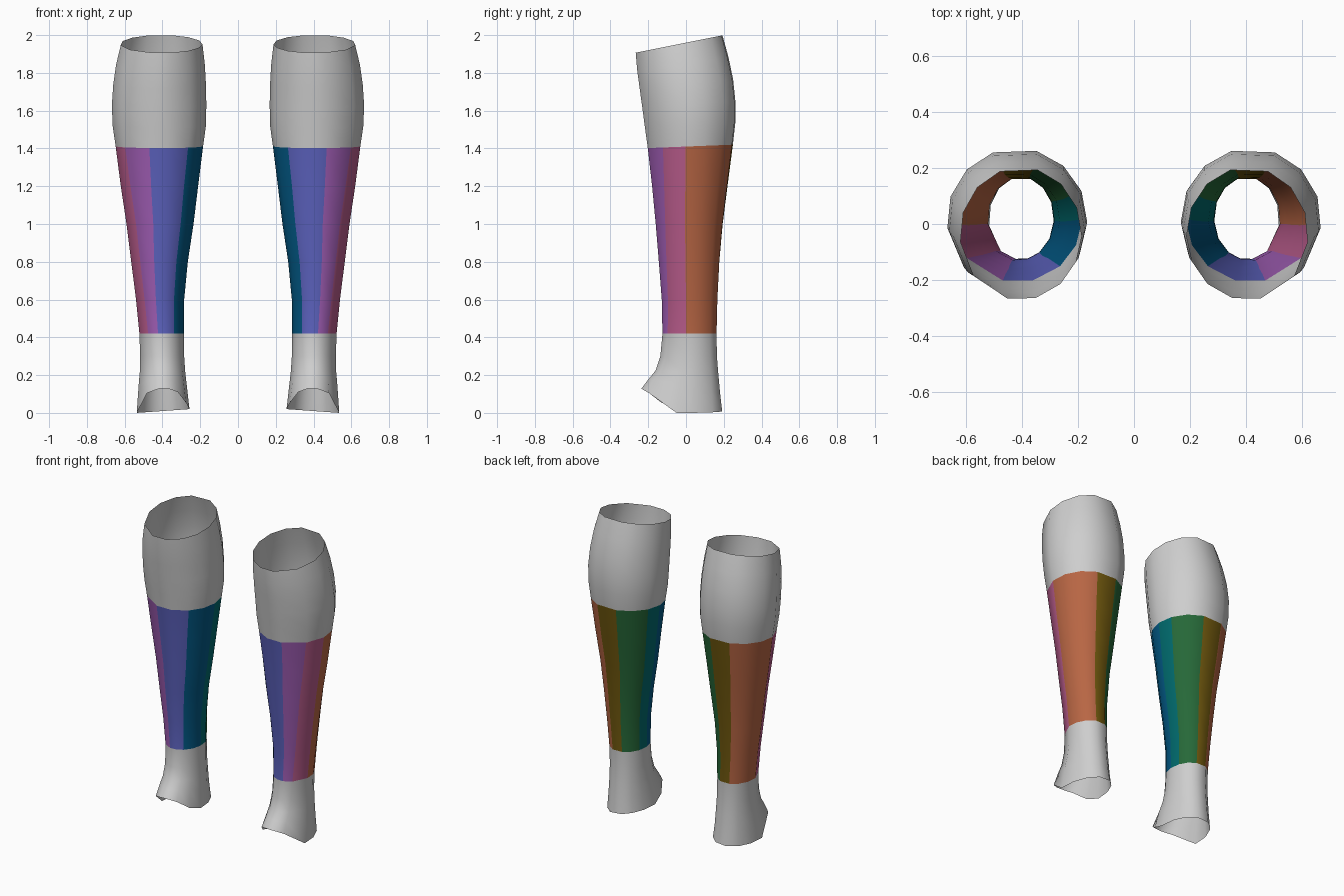
import bpy, bmesh, math

if "Cube" in bpy.data.objects:
    bpy.data.objects.remove(bpy.data.objects["Cube"], do_unlink=True)


def linear(c):
    c /= 255
    return c / 12.92 if c <= 0.04045 else ((c + 0.055) / 1.055) ** 2.4


def make_material(name, rgb):
    mat = bpy.data.materials.new(name)
    col = [linear(c) for c in rgb] + [1.0]
    mat.diffuse_color = col
    mat.use_nodes = True
    bsdf = next(n for n in mat.node_tree.nodes if n.type == 'BSDF_PRINCIPLED')
    bsdf.inputs["Base Color"].default_value = col
    return mat


materials = [make_material(n, c) for n, c in (
    ("light_grey", (206, 206, 206)),
    ("orange", (184, 102, 68)),
    ("olive", (112, 88, 14)),
    ("green", (38, 104, 56)),
    ("teal", (0, 105, 108)),
    ("blue", (2, 88, 132)),
    ("indigo", (92, 98, 190)),
    ("purple", (158, 92, 178)),
    ("pink", (185, 92, 140)),
)]

# Colour strips around the leg: start angle at the calf, start angle at the
# ankle, number of faces across the strip (same order as the colours)
STRIPS = [(-7, -8, 3), (70, 74, 1), (106, 108, 2), (157, 157, 1),
          (182, 184, 2), (229, 236, 2), (283, 279, 1), (321, 307, 1)]

# Cross-sections from knee to foot: height, tilt along y, x range, y range
RINGS = [
    (1.960, 0.20, 0.190, 0.620, -0.270, 0.200),
    (1.850, 0.15, 0.178, 0.645, -0.262, 0.232),
    (1.740, 0.10, 0.172, 0.660, -0.249, 0.257),
    (1.630, 0.07, 0.170, 0.667, -0.235, 0.269),
    (1.520, 0.05, 0.172, 0.663, -0.221, 0.268),
    (1.410, 0.04, 0.187, 0.647, -0.206, 0.255),
    (1.200, 0.00, 0.213, 0.620, -0.182, 0.226),
    (1.000, 0.00, 0.237, 0.590, -0.162, 0.200),
    (0.800, 0.00, 0.267, 0.565, -0.145, 0.182),
    (0.600, 0.00, 0.286, 0.540, -0.129, 0.171),
    (0.420, 0.00, 0.288, 0.522, -0.125, 0.166),
    (0.300, 0.00, 0.286, 0.518, -0.136, 0.168),
    (0.215, -0.05, 0.280, 0.520, -0.162, 0.176),
    (0.140, -0.20, 0.272, 0.526, -0.198, 0.186),
    (0.000, 0.00, 0.258, 0.536, -0.237, 0.198),
]
BAND_TOP, BAND_BOTTOM = 5, 10      # rings that bound the coloured band


def strip_angles(t):
    """Angles of the ring's corners, with the colour index of each side."""
    starts = [a + (b - a) * t for a, b, n in STRIPS]
    ends = starts[1:] + [starts[0] + 360]
    out = []
    for i, (s, e) in enumerate(zip(starts, ends)):
        n = STRIPS[i][2]
        out += [(math.radians(s + (e - s) * k / n), i + 1) for k in range(n)]
    return out


def build_leg(name, side):
    bm = bmesh.new()
    rings = []
    for i, (z, tilt, x0, x1, y0, y1) in enumerate(RINGS):
        t = min(max((1.41 - z) / 0.99, 0), 1)
        ring = []
        for a, _ in strip_angles(t):
            x = (x0 + x1) / 2 + (x1 - x0) / 2 * 1.01 * math.cos(a)
            y = (y0 + y1) / 2 + (y1 - y0) / 2 * 1.01 * math.sin(a)
            h = z + tilt * y
            if i == len(RINGS) - 1:
                # foot opening: arched over the instep, lifted on the inside
                h = 0.128 * min(max((-y - 0.06) / 0.165, 0), 1)
                h += 0.02 * (x1 - x) / (x1 - x0) if y > -0.12 else 0
            ring.append(bm.verts.new((side * x, y, min(max(h, 0), 2))))
        rings.append(ring)

    colours = [c for _, c in strip_angles(0)]
    n = len(colours)
    for r in range(len(rings) - 1):
        in_band = BAND_TOP <= r < BAND_BOTTOM
        for k in range(n):
            m = (k + 1) % n
            quad = [rings[r][k], rings[r + 1][k], rings[r + 1][m], rings[r][m]]
            face = bm.faces.new(quad if side > 0 else quad[::-1])
            face.smooth = True
            face.material_index = colours[k] if in_band else 0

    mesh = bpy.data.meshes.new(name)
    bm.to_mesh(mesh)
    bm.free()
    for mat in materials:
        mesh.materials.append(mat)
    obj = bpy.data.objects.new(name, mesh)
    bpy.context.collection.objects.link(obj)
    return obj


# Open-ended lower legs, mirrored across x = 0
build_leg("left_lower_leg", 1)
build_leg("right_lower_leg", -1)
